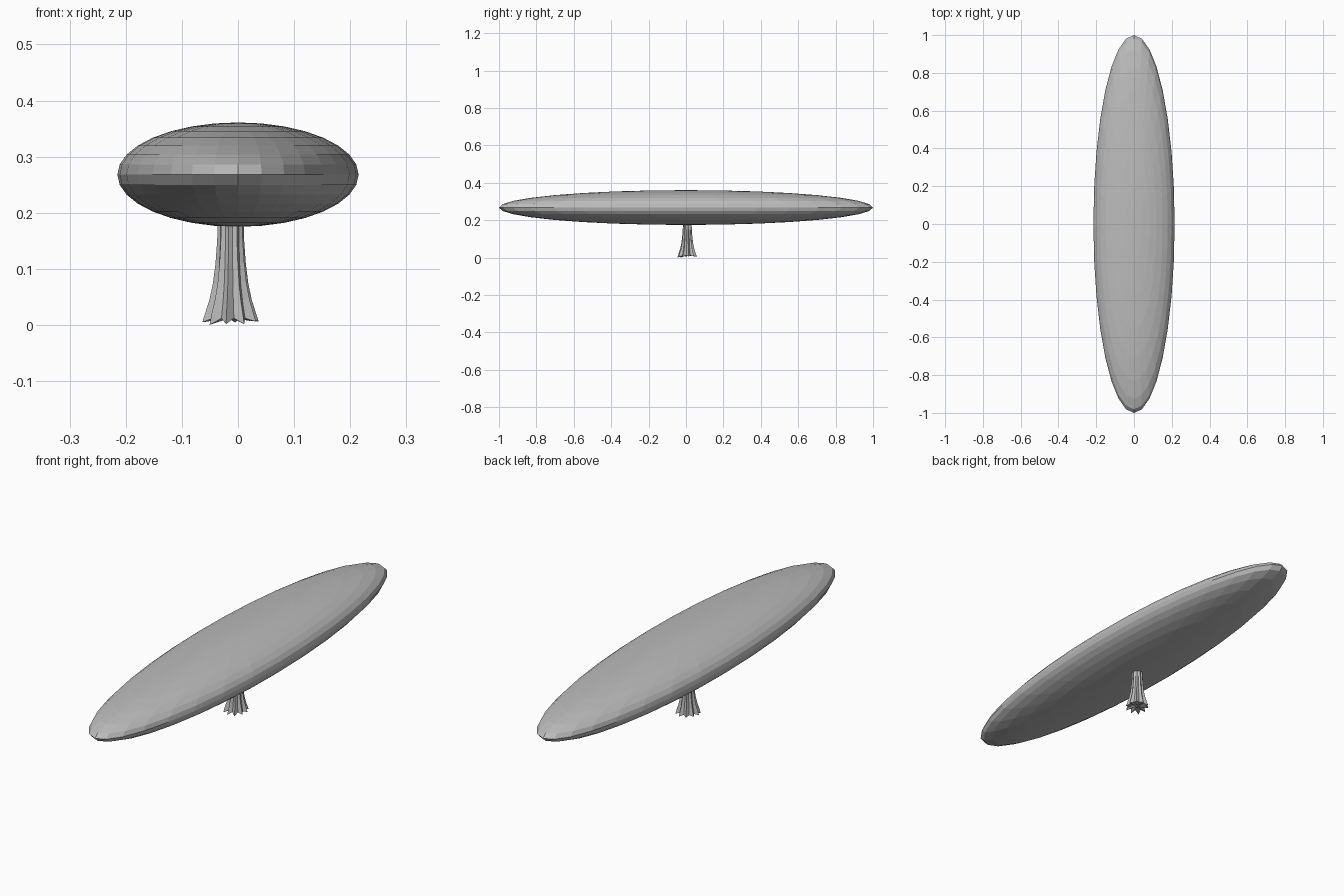
import bpy, bmesh, math, random

if "Cube" in bpy.data.objects:
    bpy.data.objects.remove(bpy.data.objects["Cube"])

random.seed(4)
grey = bpy.data.materials.new("neutral grey")
grey.diffuse_color = (0.5, 0.5, 0.5, 1)
grey.use_nodes = True
grey.node_tree.nodes["Principled BSDF"].inputs["Base Color"].default_value = grey.diffuse_color

# Canopy: stretched, flat-faced sphere
bpy.ops.mesh.primitive_uv_sphere_add(segments=32, ring_count=16, radius=1,
                                     location=(0, 0, 0.268))
canopy = bpy.context.object
canopy.name = "canopy"
canopy.scale = (0.215, 1.0, 0.093)
bpy.ops.object.transform_apply(location=False, rotation=False, scale=True)
canopy.data.materials.append(grey)

# Trunk: fluted rings flaring into root tips (z, mean radius, flute depth)
rings = [(0.006, 0.044, 0.0075), (0.022, 0.040, 0.006), (0.045, 0.034, 0.0045),
         (0.075, 0.0285, 0.0035), (0.11, 0.025, 0.0025), (0.15, 0.0225, 0.002),
         (0.2, 0.0215, 0.0015)]
LOBES = 10
N = LOBES * 2
tips = [random.uniform(0.75, 1.3) for _ in range(LOBES)]
bm = bmesh.new()
loops = []
for i, (z, r, depth) in enumerate(rings):
    loop = []
    for k in range(N):
        a = 2 * math.pi * (k + 0.5) / N
        ridge = k % 2 == 0
        rad = r + (depth * tips[k // 2] if ridge else -depth)
        zz = z
        if i == 0:
            zz = 0.012 if not ridge else 0.008 * (1.3 - tips[k // 2]) / 0.55
        loop.append(bm.verts.new((-0.013 + rad * math.cos(a),
                                  0.007 + rad * math.sin(a), zz)))
    loops.append(loop)
lowest = min(v.co.z for v in loops[0])
for v in loops[0]:
    if v.co.z < lowest + 1e-5:
        v.co.z = 0
for lo, hi in zip(loops, loops[1:]):
    for k in range(N):
        j = (k + 1) % N
        bm.faces.new((lo[k], lo[j], hi[j], hi[k]))

# Base and top caps
bottom = bm.verts.new((-0.013, 0.007, 0.013))
for k in range(N):
    bm.faces.new((loops[0][(k + 1) % N], loops[0][k], bottom))
bm.faces.new(loops[-1])
mesh = bpy.data.meshes.new("trunk")
bm.to_mesh(mesh)
bm.free()
mesh.materials.append(grey)
trunk = bpy.data.objects.new("trunk", mesh)
bpy.context.collection.objects.link(trunk)
